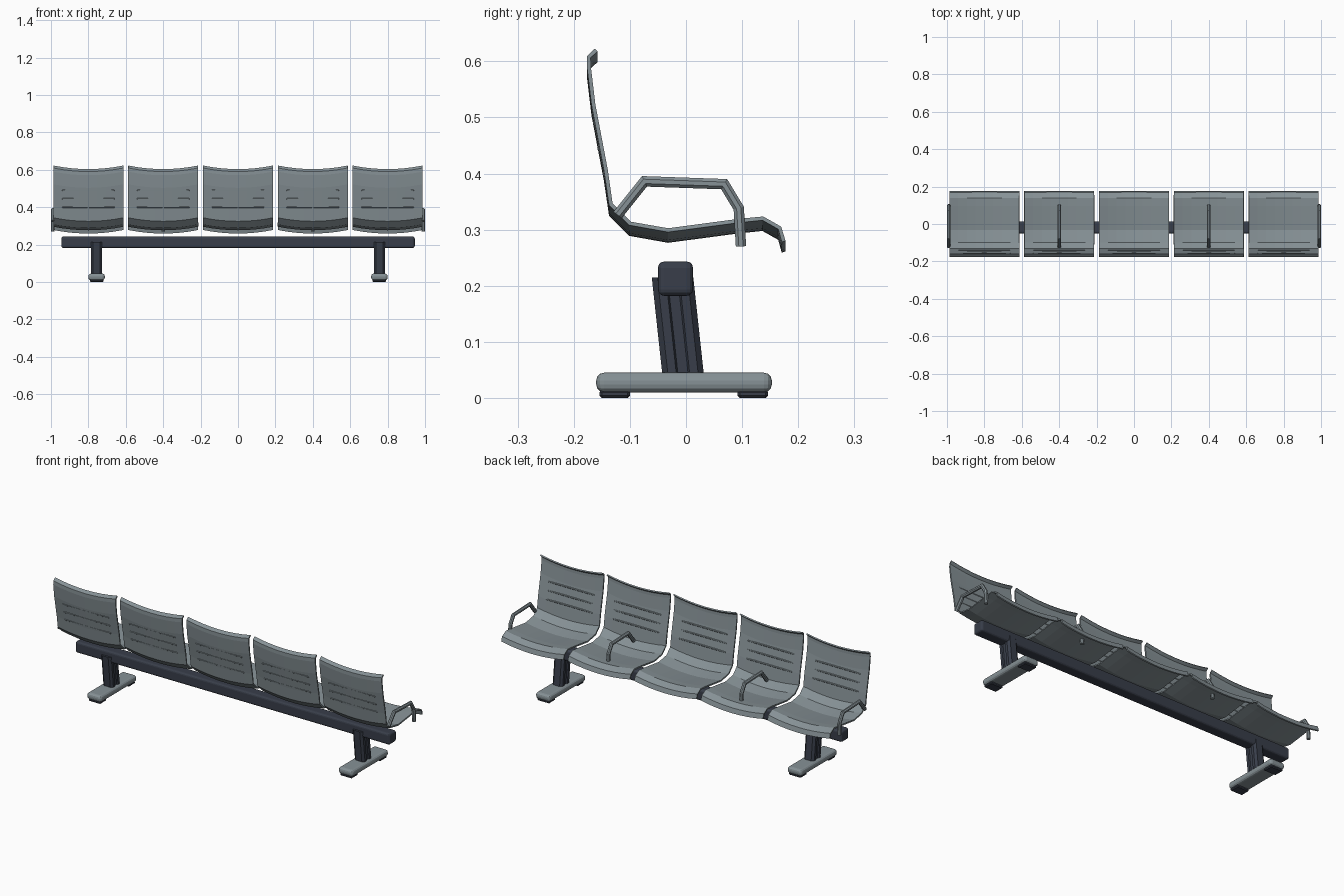
import bpy, bmesh, math
from mathutils import Vector, Matrix

cube = bpy.data.objects.get("Cube")
if cube:
    bpy.data.objects.remove(cube, do_unlink=True)


def material(name, rgb):
    m = bpy.data.materials.new(name)
    m.use_nodes = True
    m.diffuse_color = (*rgb, 1)
    m.node_tree.nodes["Principled BSDF"].inputs["Base Color"].default_value = (*rgb, 1)
    return m


GREY = material("steel grey", (0.24, 0.285, 0.305))
NAVY = material("dark navy", (0.04, 0.048, 0.068))


def finish(bm, name, mat, location=(0, 0, 0)):
    bmesh.ops.recalc_face_normals(bm, faces=bm.faces)
    mesh = bpy.data.meshes.new(name)
    bm.to_mesh(mesh)
    bm.free()
    mesh.materials.append(mat)
    obj = bpy.data.objects.new(name, mesh)
    obj.location = location
    bpy.context.collection.objects.link(obj)
    return obj


def box(name, mat, lo, hi, bevel=0, segments=2, rot=0):
    lo, hi = Vector(lo), Vector(hi)
    bm = bmesh.new()
    bmesh.ops.create_cube(bm, size=1)
    bmesh.ops.scale(bm, vec=hi - lo, verts=bm.verts)
    bmesh.ops.rotate(bm, matrix=Matrix.Rotation(rot, 3, "X"), verts=bm.verts)
    obj = finish(bm, name, mat, (lo + hi) / 2)
    if bevel:
        mod = obj.modifiers.new("rounded edges", "BEVEL")
        mod.width, mod.segments = bevel, segments
    return obj


# Seat shell: side profile swept across the width, sagging in the middle
PROFILE = [(-0.160, 0.62), (-0.173, 0.608), (-0.173, 0.59), (-0.165, 0.523),
           (-0.143, 0.407), (-0.134, 0.345), (-0.10, 0.311), (-0.032, 0.299),
           (0.096, 0.316), (0.137, 0.32), (0.167, 0.303), (0.174, 0.279)]
HALF, STEPS, SAG = 0.187, 8, 0.019


def seat(name, cx):
    bm = bmesh.new()
    rows = []
    for y, z in PROFILE:
        row = []
        for i in range(STEPS + 1):
            t = 2 * i / STEPS - 1
            row.append(bm.verts.new((t * HALF, y, z - SAG * (1 - t * t))))
        rows.append(row)
    for a, b in zip(rows, rows[1:]):
        for i in range(STEPS):
            bm.faces.new((a[i], a[i + 1], b[i + 1], b[i]))
    obj = finish(bm, name, GREY, (cx, 0, 0))
    mod = obj.modifiers.new("thickness", "SOLIDIFY")
    mod.thickness, mod.offset = 0.007, 0


# Armrest: bent eight-sided tube
ARM_PATH = [(-0.122, 0.326), (-0.074, 0.386), (0.068, 0.381), (0.094, 0.338), (0.098, 0.27)]


def armrest(name, x, radius=0.01, sides=8):
    pts = [Vector(p) for p in ARM_PATH]
    bm = bmesh.new()
    rings = []
    for i, p in enumerate(pts):
        d0 = (p - pts[max(i - 1, 0)]).normalized()
        d1 = (pts[min(i + 1, len(pts) - 1)] - p).normalized()
        d = (d0 + d1).normalized()
        n = Vector((-d.y, d.x)) / max(n_dot(d, d0, d1), 0.5)
        ring = []
        for k in range(sides):
            a = 2 * math.pi * (k + 0.5) / sides
            q = p + n * radius * math.sin(a)
            ring.append(bm.verts.new((radius * math.cos(a), q.x, q.y)))
        rings.append(ring)
    for a, b in zip(rings, rings[1:]):
        for k in range(sides):
            j = (k + 1) % sides
            bm.faces.new((a[k], a[j], b[j], b[k]))
    bm.faces.new(rings[0])
    bm.faces.new(rings[-1])
    finish(bm, name, GREY, (x, 0, 0))


def n_dot(d, d0, d1):
    # Mitre factor; the end rings have one zero direction
    return max(d.dot(d0), d.dot(d1))


# Leg: grooved column leaning backwards
def leg(name, x):
    outline = [(0.018, 0.037), (0.030, 0.027), (0.030, 0.012), (0.024, 0.009)]
    quarter = outline + [(a, -b) for a, b in reversed(outline)]
    loop = quarter + [(-a, -b) for a, b in quarter]
    bm = bmesh.new()
    rings = [[bm.verts.new((a, b + y, z)) for a, b in loop]
             for y, z in ((-0.005, 0.04), (-0.024, 0.215))]
    n = len(loop)
    for i in range(n):
        j = (i + 1) % n
        bm.faces.new((rings[0][i], rings[0][j], rings[1][j], rings[1][i]))
    for ring in rings:
        bm.faces.new(ring)
    finish(bm, name, NAVY, (x, 0, 0))


# Seats with three back bars each
for i in range(5):
    cx = 0.4 * (i - 2)
    seat(f"seat_{i + 1}", cx)
    for k, (y, z) in enumerate(((-0.144, 0.40), (-0.153, 0.445), (-0.161, 0.49))):
        box(f"back_bar_{i + 1}_{k + 1}", GREY, (cx - 0.14, y - 0.005, z - 0.004),
            (cx + 0.14, y + 0.005, z + 0.004), 0.002, 1, math.radians(11))

# Armrests
for i, x in enumerate((-0.99, -0.4, 0.4, 0.99)):
    armrest(f"armrest_{i + 1}", x)

# Support beam
box("beam", NAVY, (-0.945, -0.05, 0.182), (0.945, 0.0125, 0.243), 0.011, 3)

# Legs, feet and floor pads
for side, s in (("left", 1), ("right", -1)):
    x = 0.756 * s
    leg(f"{side}_leg", x)
    box(f"{side}_foot", GREY, (x - 0.044, -0.16, 0.01), (x + 0.044, 0.153, 0.045), 0.014, 3)
    for end, y in (("back", -0.127), ("front", 0.119)):
        box(f"{side}_{end}_pad", NAVY, (x - 0.036, y - 0.027, 0),
            (x + 0.036, y + 0.027, 0.014), 0.004, 1)
